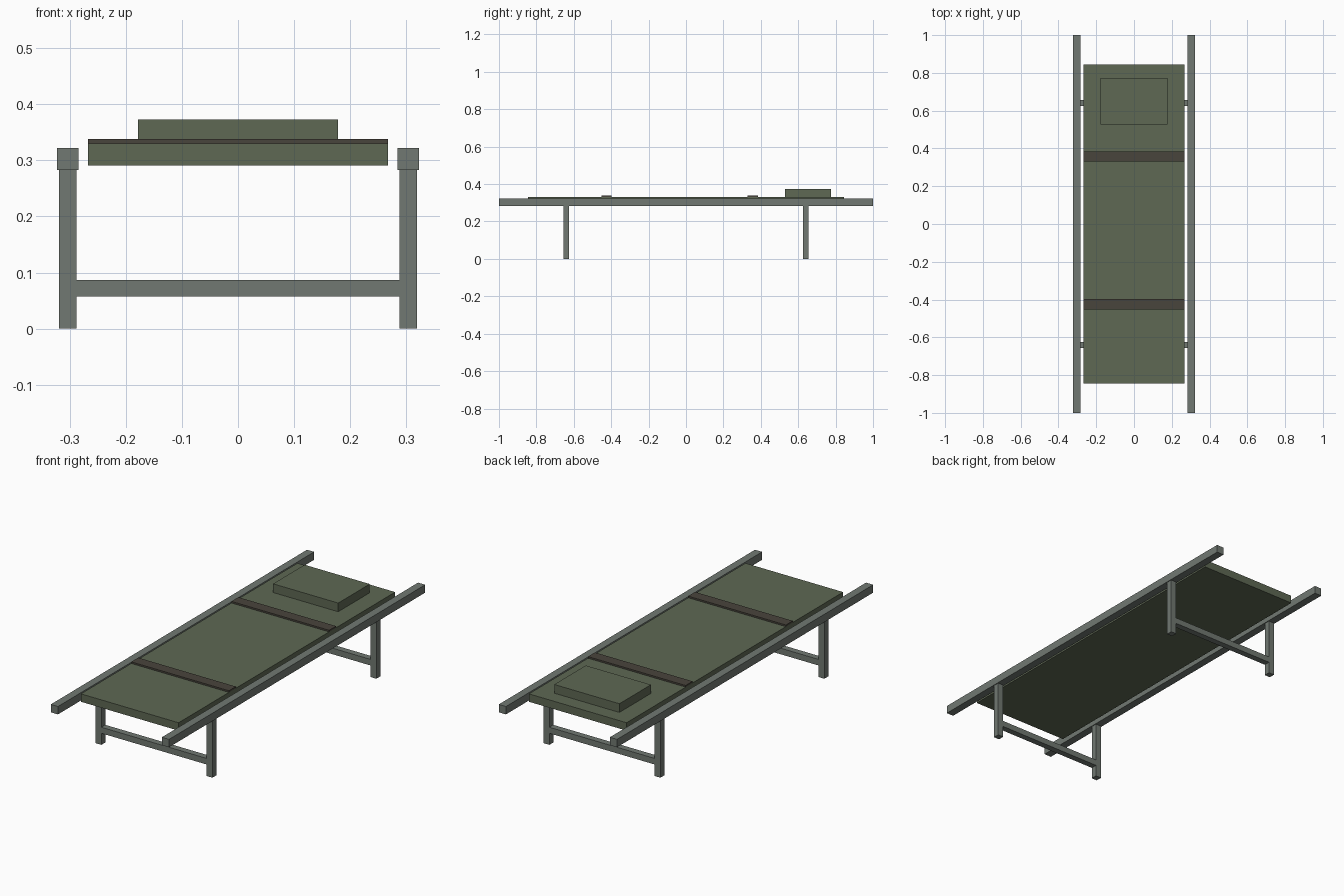
import bpy

if "Cube" in bpy.data.objects:
    bpy.data.objects.remove(bpy.data.objects["Cube"])


def material(name, rgb):
    m = bpy.data.materials.new(name)
    m.diffuse_color = (*rgb, 1.0)
    m.use_nodes = True
    m.node_tree.nodes["Principled BSDF"].inputs["Base Color"].default_value = m.diffuse_color
    return m


canvas = material("olive canvas", (0.112, 0.138, 0.088))
metal = material("grey metal", (0.165, 0.190, 0.168))
webbing = material("dark brown webbing", (0.066, 0.058, 0.045))


def box(name, x, y, z, mat):
    """Box spanning the given (min, max) ranges."""
    spans = (x, y, z)
    bpy.ops.mesh.primitive_cube_add(size=1, location=[(a + b) / 2 for a, b in spans])
    ob = bpy.context.object
    ob.name = name
    ob.scale = [b - a for a, b in spans]
    bpy.ops.object.transform_apply(location=False, rotation=False, scale=True)
    ob.data.materials.append(mat)
    return ob


def around(c, half):
    return (c - half, c + half)


# Long side rails
for side, sx in (("left", -1), ("right", 1)):
    box(f"{side}_rail", around(sx * 0.3035, 0.0195), (-1, 1), (0.283, 0.322), metal)

# Leg frames: two legs and a crossbar at each end
for end, sy in (("front", -1), ("back", 1)):
    y = around(sy * 0.64, 0.0155)
    for side, sx in (("left", -1), ("right", 1)):
        box(f"{end}_{side}_leg", around(sx * 0.3035, 0.0155), y, (0, 0.283), metal)
    box(f"{end}_crossbar", (-0.288, 0.288), y, (0.057, 0.087), metal)

# Bed, pillow and straps
box("canvas_bed", (-0.267, 0.267), (-0.845, 0.845), (0.291, 0.330), canvas)
box("pillow", (-0.178, 0.178), (0.528, 0.774), (0.330, 0.373), canvas)
for name, y in (("front_strap", -0.425), ("back_strap", 0.357)):
    box(name, (-0.267, 0.267), around(y, 0.027), (0.330, 0.338), webbing)
